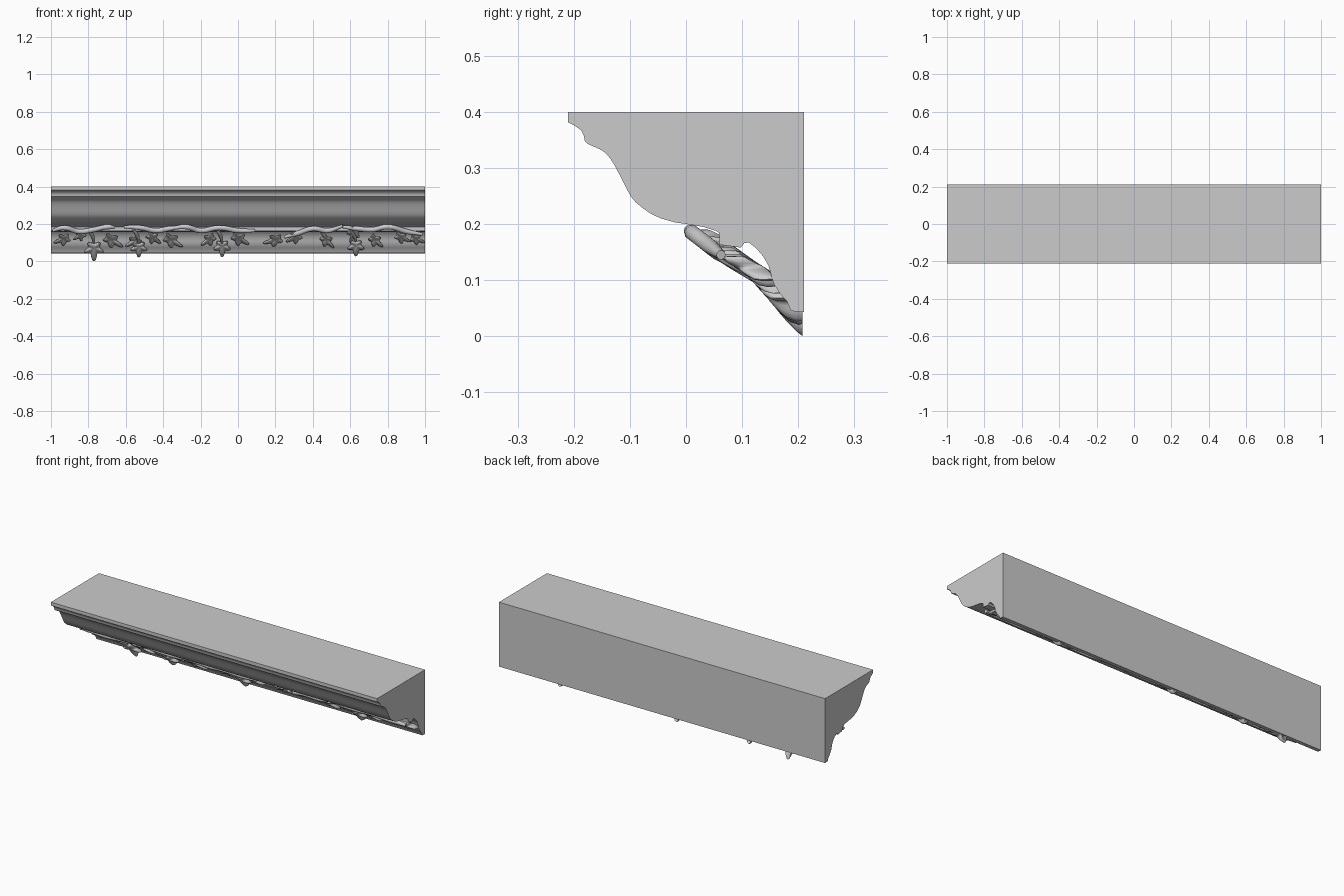
import bpy, bmesh
from math import sin, cos, pi, exp, radians
from mathutils import Vector


def finish(bm, name, angle=40):
    bmesh.ops.recalc_face_normals(bm, faces=bm.faces[:])
    me = bpy.data.meshes.new(name)
    bm.to_mesh(me)
    bm.free()
    ob = bpy.data.objects.new(name, me)
    bpy.context.collection.objects.link(ob)
    bpy.ops.object.select_all(action='DESELECT')
    ob.select_set(True)
    bpy.context.view_layer.objects.active = ob
    bpy.ops.object.shade_smooth_by_angle(angle=radians(angle))
    return ob


# Moulding: one (y, z) profile swept along x
profile = [(0.21, 0.4), (-0.21, 0.4), (-0.21, 0.381), (-0.198, 0.375), (-0.187, 0.367),
           (-0.182, 0.357), (-0.18, 0.347), (-0.174, 0.342), (-0.155, 0.334), (-0.145, 0.328),
           (-0.135, 0.317), (-0.127, 0.304), (-0.118, 0.287), (-0.108, 0.267), (-0.099, 0.25),
           (-0.09, 0.239), (-0.078, 0.229), (-0.064, 0.219), (-0.045, 0.21), (-0.02, 0.203),
           (0.0, 0.2), (0.03, 0.195), (0.053, 0.188), (0.059, 0.184), (0.06, 0.163),
           (0.098, 0.158), (0.104, 0.166), (0.112, 0.167), (0.125, 0.157), (0.137, 0.143),
           (0.147, 0.126), (0.152, 0.108), (0.157, 0.092), (0.168, 0.075), (0.18, 0.062),
           (0.187, 0.045), (0.21, 0.043)]
bm = bmesh.new()
ends = [[bm.verts.new((x, y, z)) for y, z in profile] for x in (-1, 1)]
n = len(profile)
for i in range(n):
    j = (i + 1) % n
    bm.faces.new((ends[0][i], ends[0][j], ends[1][j], ends[1][i]))
bm.faces.new(ends[0])
bm.faces.new(ends[1][::-1])
finish(bm, "cornice_moulding", 30)

# Sloping surface on which the ivy lies: y as a function of z
slope = [(-0.01, 0.2), (0.0, 0.194), (0.03, 0.172), (0.065, 0.143),
         (0.11, 0.103), (0.14, 0.055), (0.19, -0.01), (0.21, -0.015)]


def front(z):
    for (z0, y0), (z1, y1) in zip(slope, slope[1:]):
        if z <= z1:
            return y0 + (y1 - y0) * (z - z0) / (z1 - z0)
    return slope[-1][1]


# Lobed ivy leaf with a domed, creased front and a thick edge
def lobe(t, a, w):
    return exp(-((abs(t) - a) / w) ** 2)


def leaf(index, x, z, length, width, aim):
    bm = bmesh.new()
    count, a = 40, radians(aim)
    rings = [(0.96, 0.05), (1.0, 0.022), (0.9, 0.01), (0.65, 0.005), (0.35, 0.004), (0.1, 0.008)]
    rows = []
    for s, back in rings:
        row = []
        for i in range(count):
            t = -pi + 2 * pi * i / count
            lobes = lobe(t, 0, .38) + lobe(t, 1.25, .33) + lobe(t, 2.3, .33)
            r = s * (0.45 + 0.55 * lobe(t, 0, .38) + 0.42 * lobe(t, 1.25, .33)
                     + 0.27 * lobe(t, 2.3, .33))
            u, v = r * sin(t) * width, r * cos(t) * length
            px = x + u * cos(a) + v * sin(a)
            pz = z + u * sin(a) - v * cos(a)
            y = front(pz) + back + 0.008 * s * (1 - lobes)
            row.append(bm.verts.new((max(-1, min(1, px)), min(y, 0.208), pz)))
        rows.append(row)
    for r0, r1 in zip(rows, rows[1:]):
        for i in range(count):
            j = (i + 1) % count
            bm.faces.new((r0[i], r0[j], r1[j], r1[i]))
    bm.faces.new(rows[0])
    bm.faces.new(rows[-1])
    finish(bm, f"ivy_leaf_{index}", 60)


# x, z of centre, length, half width, aim in degrees from straight down
leaves = [(-0.93, 0.12, 0.06, 0.04, -70), (-0.84, 0.14, 0.05, 0.035, -60),
          (-0.77, 0.068, 0.068, 0.062, 0), (-0.68, 0.115, 0.075, 0.045, 60),
          (-0.55, 0.11, 0.06, 0.04, -60), (-0.53, 0.075, 0.055, 0.055, 0),
          (-0.46, 0.13, 0.06, 0.04, 55), (-0.36, 0.115, 0.075, 0.045, 60),
          (-0.15, 0.12, 0.06, 0.04, -55), (-0.085, 0.08, 0.058, 0.055, 0),
          (0.0, 0.125, 0.07, 0.045, 60),
          (0.2, 0.115, 0.07, 0.04, -75), (0.31, 0.13, 0.06, 0.04, -65),
          (0.47, 0.115, 0.06, 0.04, 45),
          (0.62, 0.155, 0.06, 0.045, -20), (0.63, 0.083, 0.057, 0.055, 0),
          (0.73, 0.115, 0.06, 0.04, 50), (0.87, 0.13, 0.06, 0.038, 65),
          (0.95, 0.12, 0.055, 0.035, 70)]
for i, data in enumerate(leaves):
    leaf(i + 1, *data)


# Round stems lying on the slope
def stem(name, points, radius):
    cu = bpy.data.curves.new(name, 'CURVE')
    cu.dimensions = '3D'
    cu.bevel_depth = radius
    cu.bevel_resolution = 3
    cu.resolution_u = 8
    cu.use_fill_caps = True
    sp = cu.splines.new('BEZIER')
    sp.bezier_points.add(len(points) - 1)
    for k, (bp, (x, z)) in enumerate(zip(sp.bezier_points, points)):
        bp.co = Vector((x, front(z) + 0.014, z))
        bp.handle_left_type = bp.handle_right_type = 'AUTO'
        bp.radius = 0.6 if k in (0, len(points) - 1) else 1
    bpy.context.collection.objects.link(bpy.data.objects.new(name, cu))


vines = [[(-0.99, 0.165), (-0.93, 0.18), (-0.85, 0.16), (-0.77, 0.17), (-0.69, 0.185), (-0.66, 0.18)],
         [(-0.61, 0.185), (-0.52, 0.18), (-0.44, 0.165), (-0.37, 0.175), (-0.3, 0.185)],
         [(-0.36, 0.175), (-0.28, 0.185), (-0.2, 0.165), (-0.1, 0.18), (0.0, 0.165), (0.09, 0.165)],
         [(0.25, 0.13), (0.32, 0.15), (0.4, 0.175), (0.48, 0.165), (0.56, 0.19)],
         [(0.56, 0.185), (0.64, 0.175), (0.72, 0.17), (0.8, 0.185), (0.9, 0.16), (0.985, 0.145)]]
for i, pts in enumerate(vines):
    stem(f"vine_{i + 1}", pts, 0.014)

# Short stalks joining the hanging leaves to the vines
for i, (x, z) in enumerate([(-0.77, 0.1), (-0.53, 0.1), (-0.085, 0.1), (0.63, 0.11), (0.47, 0.13)]):
    stem(f"leaf_stalk_{i + 1}", [(x - 0.03, 0.17), (x - 0.01, 0.14), (x, z)], 0.011)
